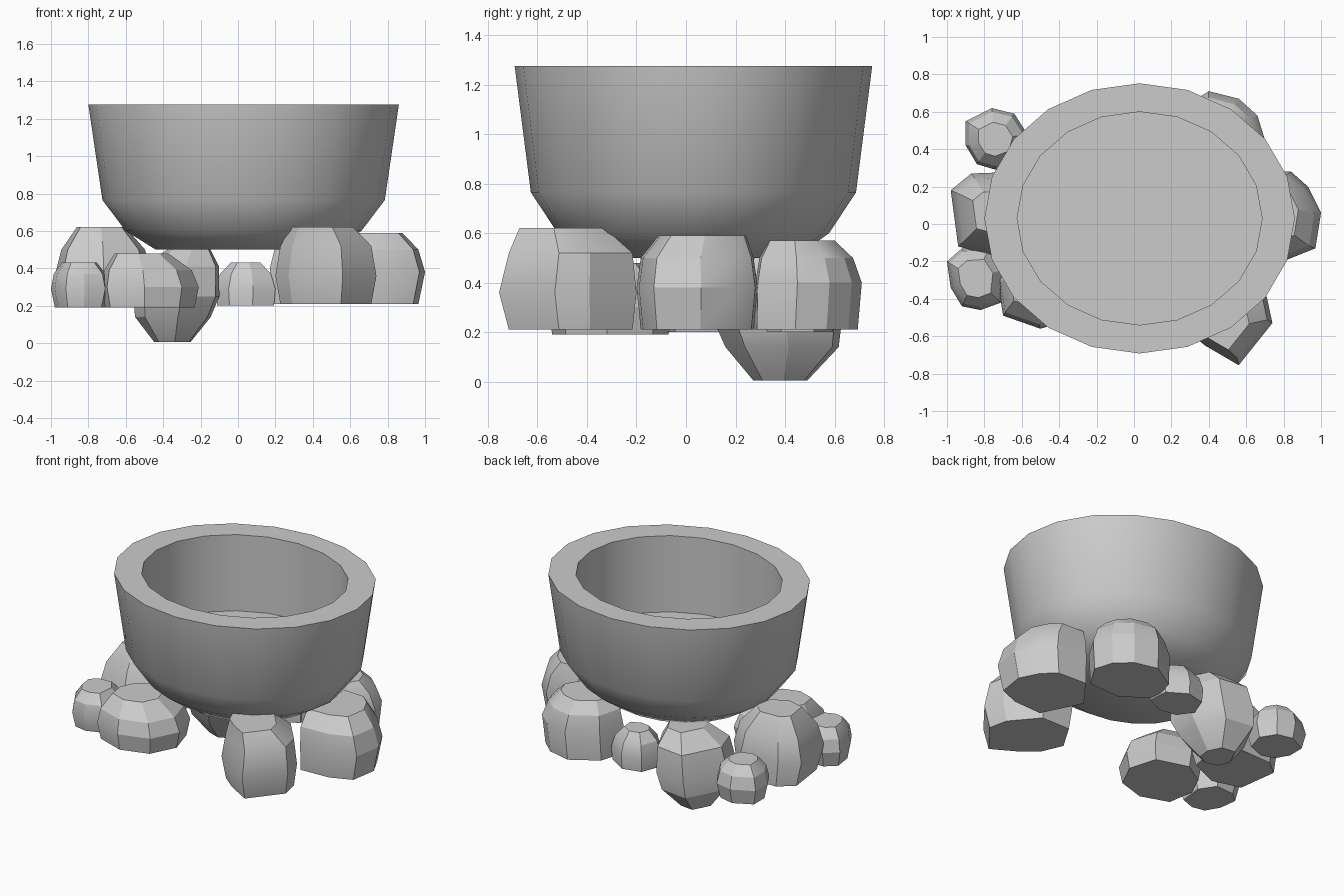
import bpy, bmesh, math

if "Cube" in bpy.data.objects:
    bpy.data.objects.remove(bpy.data.objects["Cube"])


def loft(name, rings, smooth_deg):
    # Skin stacked rings of points with quads and cap both ends
    bm = bmesh.new()
    loops = [[bm.verts.new(p) for p in ring] for ring in rings]
    for lo, hi in zip(loops, loops[1:]):
        n = len(lo)
        for i in range(n):
            j = (i + 1) % n
            bm.faces.new((lo[i], lo[j], hi[j], hi[i]))
    bm.faces.new(loops[0])
    bm.faces.new(loops[-1])
    bmesh.ops.recalc_face_normals(bm, faces=bm.faces)
    mesh = bpy.data.meshes.new(name)
    bm.to_mesh(mesh)
    bm.free()
    obj = bpy.data.objects.new(name, mesh)
    bpy.context.collection.objects.link(obj)
    bpy.ops.object.select_all(action='DESELECT')
    obj.select_set(True)
    bpy.context.view_layer.objects.active = obj
    bpy.ops.object.shade_smooth_by_angle(angle=math.radians(smooth_deg))
    return obj


def rock(name, outline, levels):
    # levels: (z, scale, shift x, shift y) of the plan outline
    cx = sum(p[0] for p in outline) / len(outline)
    cy = sum(p[1] for p in outline) / len(outline)
    rings = [[(cx + dx + (x - cx) * s, cy + dy + (y - cy) * s, z)
              for x, y in outline] for z, s, dx, dy in levels]
    return loft(name, rings, 25)


# Pot: slightly oval 20-sided bowl with thick rim and flat inner floor
SIDES = 20
profile = [(0.47, 0.50), (0.63, 0.60), (0.755, 0.765), (0.83, 1.275),
           (0.655, 1.275), (0.655, 0.765)]
angles = [2 * math.pi * i / SIDES for i in range(SIDES)]
loft("pot", [[(0.03 + r * math.cos(a), 0.03 + 0.87 * r * math.sin(a), z)
              for a in angles] for r, z in profile], 50)

# Large rocks on the right side
rock("front_right_rock",
     [(.56, -.755), (.74, -.53), (.71, -.39), (.55, -.2), (.32, -.2),
      (.2, -.4), (.27, -.56), (.38, -.65)],
     [(.21, .9, 0, .01), (.36, 1, 0, 0), (.52, .9, 0, .01), (.62, .62, -.02, -.03)])
rock("right_rock",
     [(1, .06), (.93, .2), (.84, .28), (.62, .29), (.46, .08),
      (.6, -.2), (.82, -.19), (.97, -.13)],
     [(.21, .93, -.02, 0), (.38, 1, 0, 0), (.5, .93, -.02, 0), (.59, .72, -.06, .02)])
rock("back_right_rock",
     [(.7, .45), (.66, .58), (.56, .67), (.4, .71), (.22, .6),
      (.17, .42), (.36, .28), (.6, .29)],
     [(.21, .97, -.01, -.01), (.4, 1, 0, 0), (.5, .88, -.01, -.01), (.57, .62, -.02, -.03)])

# Rocks on the left side
rock("left_rock",
     [(-.98, .18), (-.94, -.12), (-.72, -.18), (-.5, -.08), (-.46, .15),
      (-.6, .28), (-.87, .27)],
     [(.2, .88, 0, .02), (.36, 1, 0, 0), (.5, .86, 0, 0), (.62, .5, -.01, 0)])
rock("small_left_rock",
     [(-1, -.2), (-.98, -.34), (-.92, -.44), (-.82, -.46), (-.71, -.42),
      (-.69, -.24), (-.77, -.12), (-.92, -.13)],
     [(.19, .86, 0, 0), (.29, 1, 0, 0), (.37, .9, 0, 0), (.43, .6, 0, 0)])
rock("front_left_rock",
     [(-.73, -.3), (-.7, -.49), (-.5, -.56), (-.3, -.5), (-.21, -.32),
      (-.27, -.12), (-.5, -.05), (-.66, -.15)],
     [(.19, .92, 0, 0), (.3, 1, 0, 0), (.39, .9, -.01, 0), (.48, .55, -.04, 0)])
rock("small_back_left_rock",
     [(-.9, .42), (-.84, .32), (-.74, .29), (-.61, .34), (-.57, .48),
      (-.64, .59), (-.76, .62), (-.9, .55)],
     [(.19, .86, 0, 0), (.29, 1, 0, 0), (.37, .88, 0, 0), (.43, .55, 0, 0)])

# Rocks at the back, one hanging lower than the rest
rock("low_back_rock",
     [(-.56, .36), (-.5, .18), (-.3, .11), (-.12, .2), (-.1, .4),
      (-.2, .6), (-.42, .63)],
     [(.005, .42, -.03, .02), (.14, .88, -.02, .02), (.25, 1, 0, 0),
      (.41, .9, .02, 0), (.5, .5, .06, 0)])
rock("small_back_rock",
     [(-.12, .44), (-.05, .34), (.08, .32), (.2, .38), (.19, .52),
      (.06, .6), (-.07, .57)],
     [(.2, .95, 0, 0), (.29, 1, 0, 0), (.37, .85, 0, 0), (.43, .5, 0, 0)])
